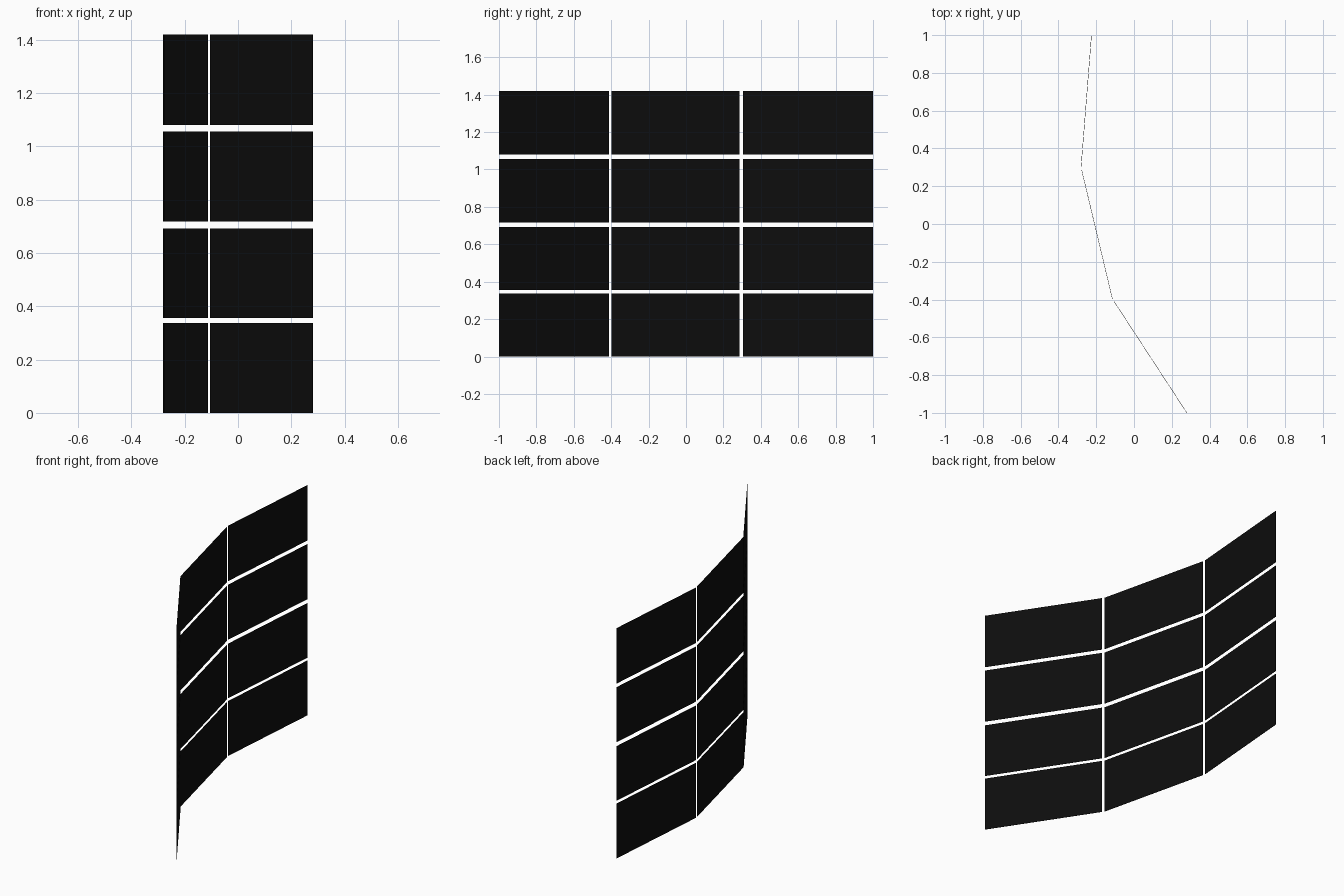
import bpy, bmesh
from mathutils import Vector

if "Cube" in bpy.data.objects:
    bpy.data.objects.remove(bpy.data.objects["Cube"])

# Near-black screen colour
black = bpy.data.materials.new("screen black")
black.diffuse_color = (0.004, 0.004, 0.004, 1)
black.use_nodes = True
black.node_tree.nodes["Principled BSDF"].inputs["Base Color"].default_value = black.diffuse_color

# Plan of the three angled columns (start, end) and heights of the four rows
columns = [((0.28, -1.0), (-0.105, -0.411)),
           ((-0.114, -0.398), (-0.277, 0.286)),
           ((-0.28, 0.304), (-0.225, 1.0))]
rows = [(0.0, 0.338), (0.356, 0.692), (0.717, 1.056), (1.079, 1.42)]
THICK = 0.002


def panel(name, a, b, z0, z1):
    """Thin upright slab between two plan points."""
    a, b = Vector(a), Vector(b)
    d = (b - a).normalized()
    n = Vector((d.y, -d.x)) * THICK / 2
    bm = bmesh.new()
    plan = [a + n, b + n, b - n, a - n]
    base = bm.faces.new([bm.verts.new((p.x, p.y, z0)) for p in plan])
    ext = bmesh.ops.extrude_face_region(bm, geom=[base])
    top = [v for v in ext["geom"] if isinstance(v, bmesh.types.BMVert)]
    bmesh.ops.translate(bm, verts=top, vec=(0, 0, z1 - z0))
    bmesh.ops.recalc_face_normals(bm, faces=bm.faces)
    me = bpy.data.meshes.new(name)
    bm.to_mesh(me)
    bm.free()
    me.materials.append(black)
    bpy.context.collection.objects.link(bpy.data.objects.new(name, me))


# Grid of screens
for c, (a, b) in enumerate(columns):
    for r, (z0, z1) in enumerate(rows):
        panel(f"screen_panel_col{c + 1}_row{r + 1}", a, b, z0, z1)
